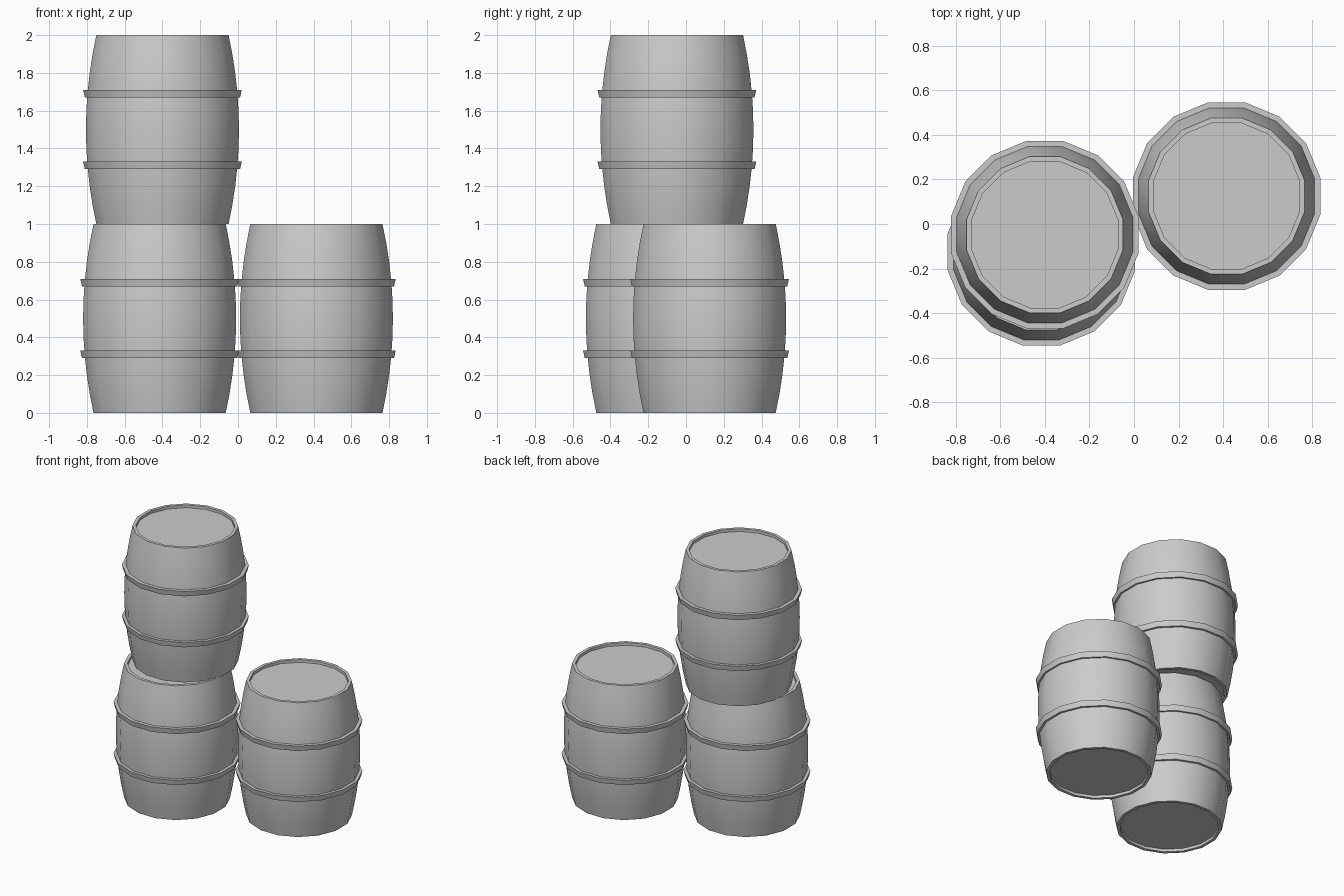
import bpy, bmesh
from math import pi, cos, sin, radians

if "Cube" in bpy.data.objects:
    bpy.data.objects.remove(bpy.data.objects["Cube"])

SIDES = 16
FLAT = 1 / cos(pi / SIDES)  # flat-to-flat radius -> corner radius


def lathe(name, profile, location):
    """Revolve (radius, z) points; a zero radius is avoided, open ends may be capped."""
    bm = bmesh.new()
    rings = []
    for r, z in profile:
        ring = []
        for i in range(SIDES):
            a = (i + 0.5) * 2 * pi / SIDES
            ring.append(bm.verts.new((r * FLAT * cos(a), r * FLAT * sin(a), z)))
        rings.append(ring)
    for lo, hi in zip(rings, rings[1:]):
        for i in range(SIDES):
            j = (i + 1) % SIDES
            bm.faces.new((lo[i], lo[j], hi[j], hi[i]))
    if name.startswith("barrel_body"):
        # recessed lids
        bm.faces.new(rings[0][::-1])
        bm.faces.new(rings[-1])
    mesh = bpy.data.meshes.new(name)
    bm.to_mesh(mesh)
    bm.free()
    obj = bpy.data.objects.new(name, mesh)
    obj.location = location
    bpy.context.collection.objects.link(obj)
    bpy.ops.object.select_all(action='DESELECT')
    obj.select_set(True)
    bpy.context.view_layer.objects.active = obj
    bpy.ops.object.shade_smooth_by_angle(angle=radians(30))
    return obj


def bulge(z):
    return 0.35 + 0.055 * (1 - (2 * z - 1) ** 2)


def barrel(label, location):
    # staved body with a raised rim at both ends
    staves = [(bulge(z), z) for z in (0, 0.1, 0.2, 0.31, 0.4, 0.5, 0.6, 0.69, 0.8, 0.9, 1)]
    body = [(0.328, 0.02), (0.328, 0)] + staves + [(0.328, 1), (0.328, 0.98)]
    lathe("barrel_body_" + label, body, location)
    # two hoops, slightly wider at the top
    for part, z in (("lower", 0.31), ("upper", 0.69)):
        hoop = [(0.388, z - 0.02), (0.411, z - 0.02), (0.42, z + 0.02), (0.388, z + 0.02)]
        lathe(f"hoop_{part}_{label}", hoop, location)


barrel("left", (-0.415, -0.125, 0))
barrel("right", (0.415, 0.125, 0))
barrel("stacked", (-0.40, -0.048, 1))
